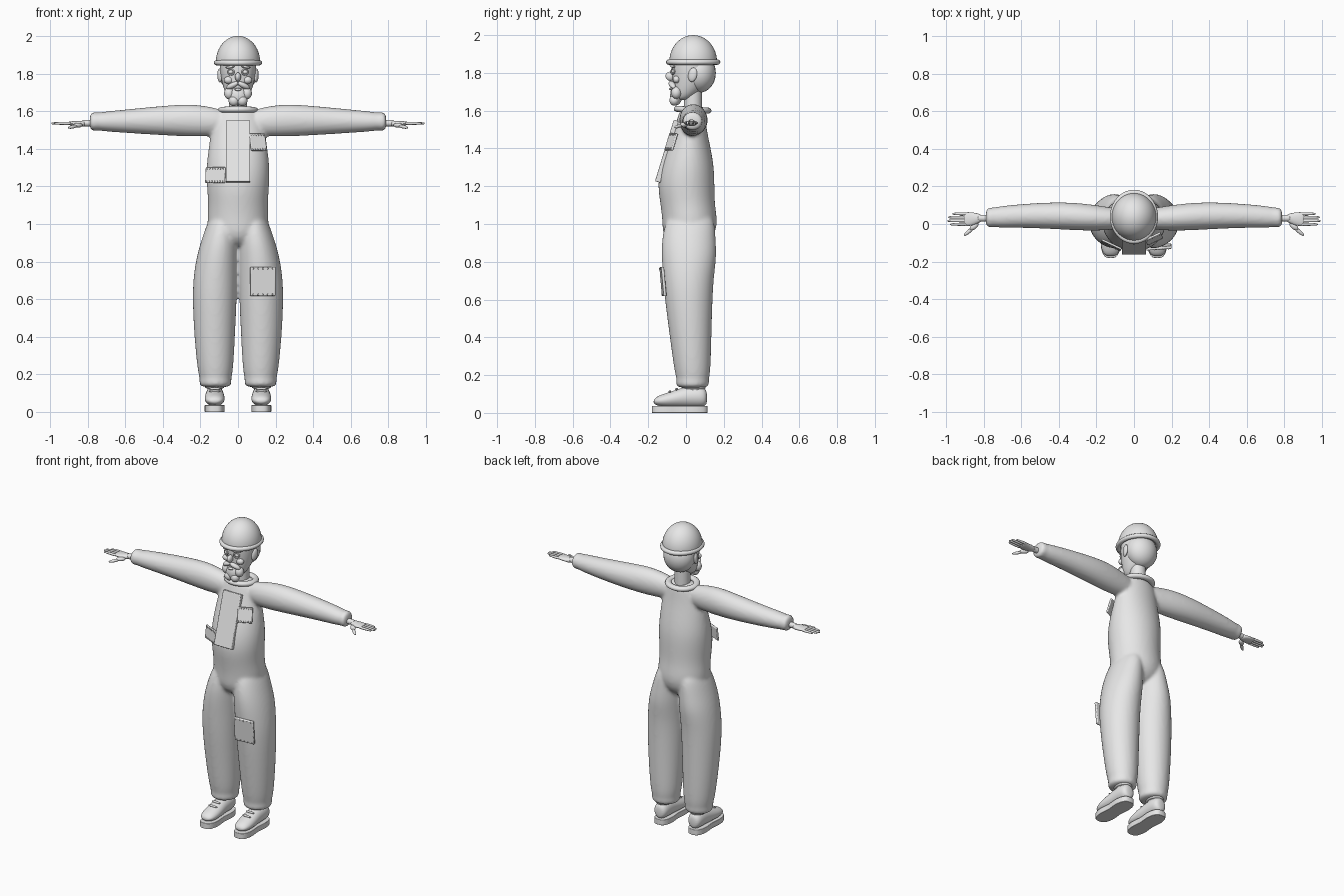
import bpy, bmesh
from math import sin, cos, pi, radians, copysign, exp
from mathutils import Vector, Matrix, Euler

if "Cube" in bpy.data.objects:
    bpy.data.objects.remove(bpy.data.objects["Cube"])

grey = bpy.data.materials.new("plain grey")
grey.use_nodes = True
grey.diffuse_color = (0.8, 0.8, 0.8, 1)
grey.node_tree.nodes["Principled BSDF"].inputs["Base Color"].default_value = (0.8, 0.8, 0.8, 1)


def finish(bm, name, subsurf=0, bevel=0, flat=False):
    """Turn a bmesh into a shaded object."""
    bmesh.ops.recalc_face_normals(bm, faces=bm.faces)
    for f in bm.faces:
        f.smooth = True
    mesh = bpy.data.meshes.new(name)
    bm.to_mesh(mesh)
    bm.free()
    mesh.materials.append(grey)
    ob = bpy.data.objects.new(name, mesh)
    bpy.context.collection.objects.link(ob)
    if bevel:
        m = ob.modifiers.new("soft edges", 'BEVEL')
        m.width, m.segments, m.limit_method = bevel, 3, 'ANGLE'
    if subsurf:
        m = ob.modifiers.new("smooth form", 'SUBSURF')
        m.levels = m.render_levels = subsurf
    if flat:
        bpy.ops.object.select_all(action='DESELECT')
        ob.select_set(True)
        bpy.context.view_layer.objects.active = ob
        bpy.ops.object.shade_smooth_by_angle(angle=radians(50))
    return ob


def loft(bm, axis, rows, s=1, n=16):
    """Skin oval sections; each row is (position, a low, a high, b low, b high)."""
    rings = []
    for t, a0, a1, b0, b1 in rows:
        ring = []
        for i in range(n):
            k = 2 * pi * i / n
            a = (a0 + a1) / 2 + (a1 - a0) / 2 * cos(k)
            b = (b0 + b1) / 2 + (b1 - b0) / 2 * sin(k)
            p = {'x': (t, a, b), 'y': (a, t, b), 'z': (a, b, t)}[axis]
            ring.append(bm.verts.new((p[0] * s, p[1], p[2])))
        rings.append(ring)
    for r, q in zip(rings, rings[1:]):
        for i in range(n):
            j = (i + 1) % n
            bm.faces.new((r[i], r[j], q[j], q[i]))
    bm.faces.new(rings[0])
    bm.faces.new(rings[-1])


def form(name, axis, rows, s=1, n=16, subsurf=2):
    bm = bmesh.new()
    loft(bm, axis, rows, s, n)
    return finish(bm, name, subsurf)


def blob(name, loc, size, rot=(0, 0, 0)):
    bm = bmesh.new()
    bmesh.ops.create_uvsphere(bm, u_segments=24, v_segments=14, radius=1)
    mat = Matrix.LocRotScale(Vector(loc), Euler(rot), Vector(size))
    bmesh.ops.transform(bm, matrix=mat, verts=bm.verts)
    return finish(bm, name)


def hoop(name, loc, rx, ry, thick, rot=(0, 0, 0), high=None):
    """Oval ring with a round section."""
    bm = bmesh.new()
    n, m = 40, 12
    high = high or thick
    v = [[bm.verts.new(((rx + thick * cos(q * 2 * pi / m)) * cos(p * 2 * pi / n),
                        (ry + thick * cos(q * 2 * pi / m)) * sin(p * 2 * pi / n),
                        high * sin(q * 2 * pi / m))) for q in range(m)] for p in range(n)]
    for p in range(n):
        for q in range(m):
            bm.faces.new((v[p][q], v[(p + 1) % n][q], v[(p + 1) % n][(q + 1) % m], v[p][(q + 1) % m]))
    bmesh.ops.transform(bm, matrix=Matrix.LocRotScale(Vector(loc), Euler(rot), None), verts=bm.verts)
    return finish(bm, name)


def plate(name, loc, size, tilt, yaw, stitches=0):
    """Soft-edged cloth plate with rows of stitches along top and bottom."""
    rot = Euler((radians(tilt), 0, radians(yaw)))
    place = Matrix.LocRotScale(Vector(loc), rot, None)
    bm = bmesh.new()
    bmesh.ops.create_cube(bm, size=1, matrix=place @ Matrix.Diagonal((*size, 1)))
    finish(bm, name, bevel=0.005, flat=True)
    if not stitches:
        return
    bm = bmesh.new()
    for i in range(stitches):
        for side in (-1, 1):
            x = ((i + 0.5) / stitches - 0.5) * size[0] * 0.95
            spot = Vector((x, -size[1] / 2, side * (size[2] / 2 - 0.008)))
            bmesh.ops.create_icosphere(bm, subdivisions=1, radius=1, matrix=place
                                       @ Matrix.Translation(spot) @ Matrix.Diagonal((0.003, 0.004, 0.006, 1)))
    finish(bm, name + "_stitches")


# Overalls: torso, legs and sleeves fused into one soft surface
suit = bmesh.new()
torso = [(0.87, 0.08, -0.06, 0.08), (0.93, 0.15, -0.125, 0.15), (1.01, 0.167, -0.125, 0.17),
         (1.1, 0.158, -0.135, 0.153), (1.2, 0.167, -0.152, 0.152), (1.3, 0.17, -0.138, 0.15),
         (1.4, 0.158, -0.105, 0.132), (1.5, 0.143, -0.065, 0.11), (1.58, 0.125, -0.04, 0.1),
         (1.62, 0.09, -0.025, 0.09)]
loft(suit, 'z', [(z, -w, w, a, b) for z, w, a, b in torso], n=24)
leg = [(0.13, 0.045, 0.195, -0.04, 0.11), (0.15, 0.03, 0.21, -0.058, 0.126),
       (0.18, 0.036, 0.204, -0.05, 0.122), (0.21, 0.024, 0.216, -0.062, 0.132),
       (0.4, 0.014, 0.235, -0.088, 0.137), (0.6, 0.004, 0.245, -0.115, 0.143),
       (0.72, 0.0, 0.24, -0.125, 0.15), (0.83, -0.004, 0.222, -0.133, 0.166),
       (0.92, -0.004, 0.195, -0.132, 0.16), (1.02, 0.0, 0.16, -0.11, 0.155), (1.06, 0.03, 0.13, -0.07, 0.12)]
sleeve = [(0.05, -0.02, 0.08, 1.48, 1.6), (0.13, -0.035, 0.09, 1.465, 1.622),
          (0.25, -0.038, 0.11, 1.462, 1.642), (0.4, -0.03, 0.12, 1.47, 1.63), (0.6, -0.02, 0.108, 1.483, 1.61),
          (0.72, -0.022, 0.095, 1.492, 1.598), (0.745, -0.016, 0.088, 1.498, 1.592),
          (0.77, -0.022, 0.09, 1.492, 1.597), (0.79, -0.012, 0.08, 1.502, 1.588)]
for s in (1, -1):
    loft(suit, 'z', leg, s)
    loft(suit, 'x', sleeve, s)
overalls = finish(suit, "overalls", subsurf=2)
fuse = overalls.modifiers.new("fuse", 'REMESH')
fuse.mode, fuse.voxel_size, fuse.use_smooth_shade = 'VOXEL', 0.01, True
relax = overalls.modifiers.new("relax", 'SMOOTH')
relax.factor, relax.iterations = 0.5, 6

hoop("collar", (0, 0.035, 1.605), 0.088, 0.08, 0.02, (radians(-3), 0, 0), 0.016)

# Front flap and sewn patches
plate("chest_flap", (0, -0.1, 1.385), (0.13, 0.03, 0.34), -17, 0)
plate("chest_patch", (0.106, -0.078, 1.435), (0.092, 0.012, 0.095), -18, 25, 6)
plate("waist_patch", (-0.12, -0.112, 1.26), (0.115, 0.012, 0.085), -6, -25, 7)
plate("knee_patch", (0.132, -0.122, 0.695), (0.135, 0.016, 0.155), 5, 4, 5)

# Head and neck
form("neck", 'z', [(z, -0.048, 0.048, -0.012, 0.085) for z in (1.57, 1.6, 1.68, 1.74, 1.76)])
form("head", 'z', [(z, -w, w, a, b) for z, w, a, b in (
    (1.655, 0.03, -0.05, 0.01), (1.67, 0.055, -0.065, 0.04), (1.71, 0.074, -0.072, 0.09),
    (1.75, 0.086, -0.074, 0.115), (1.8, 0.097, -0.076, 0.135), (1.86, 0.102, -0.078, 0.145), (1.88, 0.09, -0.06, 0.13))])
blob("hair", (0, 0.07, 1.8), (0.1, 0.088, 0.105))
blob("nose", (0, -0.083, 1.782), (0.016, 0.026, 0.024), (radians(-20), 0, 0))
blob("beard", (0, -0.052, 1.68), (0.05, 0.032, 0.052))
blob("lower_lip", (0, -0.08, 1.715), (0.02, 0.01, 0.007))
for s, side in ((1, "left"), (-1, "right")):
    blob(side + "_eye", (s * 0.038, -0.062, 1.808), (0.015, 0.015, 0.013))
    hoop(side + "_eyelid", (s * 0.038, -0.07, 1.808), 0.018, 0.015, 0.004, (radians(90), 0, s * radians(25)))
    blob(side + "_brow", (s * 0.042, -0.072, 1.835), (0.027, 0.01, 0.007), (0, s * radians(8), s * radians(25)))
    blob(side + "_ear", (s * 0.097, 0.035, 1.79), (0.012, 0.024, 0.038), (radians(-12), 0, s * radians(-15)))
    blob(side + "_cheek", (s * 0.05, -0.05, 1.765), (0.025, 0.02, 0.02))
    blob(side + "_moustache", (s * 0.03, -0.073, 1.737), (0.036, 0.017, 0.015), (0, s * radians(25), s * radians(18)))
    blob(side + "_beard_curl", (s * 0.047, -0.052, 1.695), (0.027, 0.027, 0.032))
    blob(side + "_beard_tip", (s * 0.022, -0.062, 1.655), (0.028, 0.026, 0.028))

# Hard hat: closed dome with a rounded brim
bm = bmesh.new()
bmesh.ops.create_uvsphere(bm, u_segments=40, v_segments=24, radius=1)
bmesh.ops.bisect_plane(bm, geom=bm.verts[:] + bm.edges[:] + bm.faces[:], plane_co=(0, 0, -0.05),
                       plane_no=(0, 0, 1), clear_inner=True)
bmesh.ops.holes_fill(bm, edges=[e for e in bm.edges if e.is_boundary], sides=0)
bmesh.ops.transform(bm, matrix=Matrix.LocRotScale(Vector((0, 0.038, 1.86)), None, Vector((0.118, 0.126, 0.14))),
                    verts=bm.verts)
finish(bm, "hat_dome", flat=True)
hoop("hat_brim", (0, 0.038, 1.857), 0.113, 0.129, 0.015, high=0.014)

# Hands
fingers = [("index", -0.002, 0.975), ("middle", 0.017, 0.99), ("ring", 0.036, 0.985), ("little", 0.054, 0.962)]
for s, side in ((1, "left"), (-1, "right")):
    form(side + "_wrist", 'x', [(x, 0.012, 0.05, 1.518, 1.554) for x in (0.76, 0.78, 0.81, 0.835)], s, 12)
    form(side + "_palm", 'x', [(0.81, 0.012, 0.05, 1.518, 1.55), (0.83, 0.003, 0.058, 1.516, 1.55),
                               (0.865, -0.012, 0.064, 1.52, 1.548), (0.895, -0.012, 0.065, 1.524, 1.546),
                               (0.905, -0.005, 0.058, 1.528, 1.543)], s, 12)
    for name, y, tip in fingers:
        form(side + "_" + name + "_finger", 'x', [
            (x, y - r, y + r, 1.535 - r, 1.535 + r) for x, r in
            ((0.88, 0.009), (0.92, 0.009), (tip - 0.02, 0.0075), (tip, 0.006), (tip + 0.003, 0.003))], s, 8, 1)
    blob(side + "_thumb_base", (s * 0.85, -0.012, 1.525), (0.028, 0.015, 0.013), (0, 0, s * radians(-40)))
    blob(side + "_thumb", (s * 0.878, -0.04, 1.517), (0.034, 0.01, 0.009), (0, s * radians(10), s * radians(-40)))

# Shoes on thick soles
upper = [(-0.172, 0.02, 0.05, 0.068), (-0.155, 0.044, 0.038, 0.088), (-0.11, 0.055, 0.03, 0.104),
         (-0.05, 0.054, 0.03, 0.124), (0, 0.05, 0.03, 0.14), (0.06, 0.05, 0.03, 0.145),
         (0.098, 0.044, 0.032, 0.135), (0.112, 0.022, 0.05, 0.11)]
for s, side in ((1, "left"), (-1, "right")):
    c = 0.124
    form(side + "_ankle", 'z', [(z, 0.085, 0.163, 0, 0.09) for z in (0.09, 0.11, 0.16, 0.2)], s)
    form(side + "_shoe", 'y', [(y, c - w, c + w, a, b) for y, w, a, b in upper], s)
    bm = bmesh.new()
    outline = []
    for i in range(48):
        k = 2 * pi * i / 48
        y = copysign(abs(sin(k)) ** 0.65, sin(k)) * 0.148
        x = copysign(abs(cos(k)) ** 0.65, cos(k)) * 0.056 * (1 - 0.16 * exp(-(y / 0.05) ** 2))
        outline.append(bm.verts.new((s * c + x, y - 0.033, 0)))
    base = bm.faces.new(outline)
    top = bmesh.ops.extrude_face_region(bm, geom=[base])["geom"]
    bmesh.ops.translate(bm, vec=(0, 0, 0.037), verts=[g for g in top if isinstance(g, bmesh.types.BMVert)])
    finish(bm, side + "_sole", bevel=0.003, flat=True)
    for i, y in enumerate((-0.085, -0.05, -0.015)):
        blob(side + "_lace_" + str(i + 1), (s * c, y, 0.112 + i * 0.013), (0.032, 0.007, 0.007))
    hoop(side + "_shoe_collar", (s * c, 0.045, 0.135), 0.042, 0.05, 0.009)
